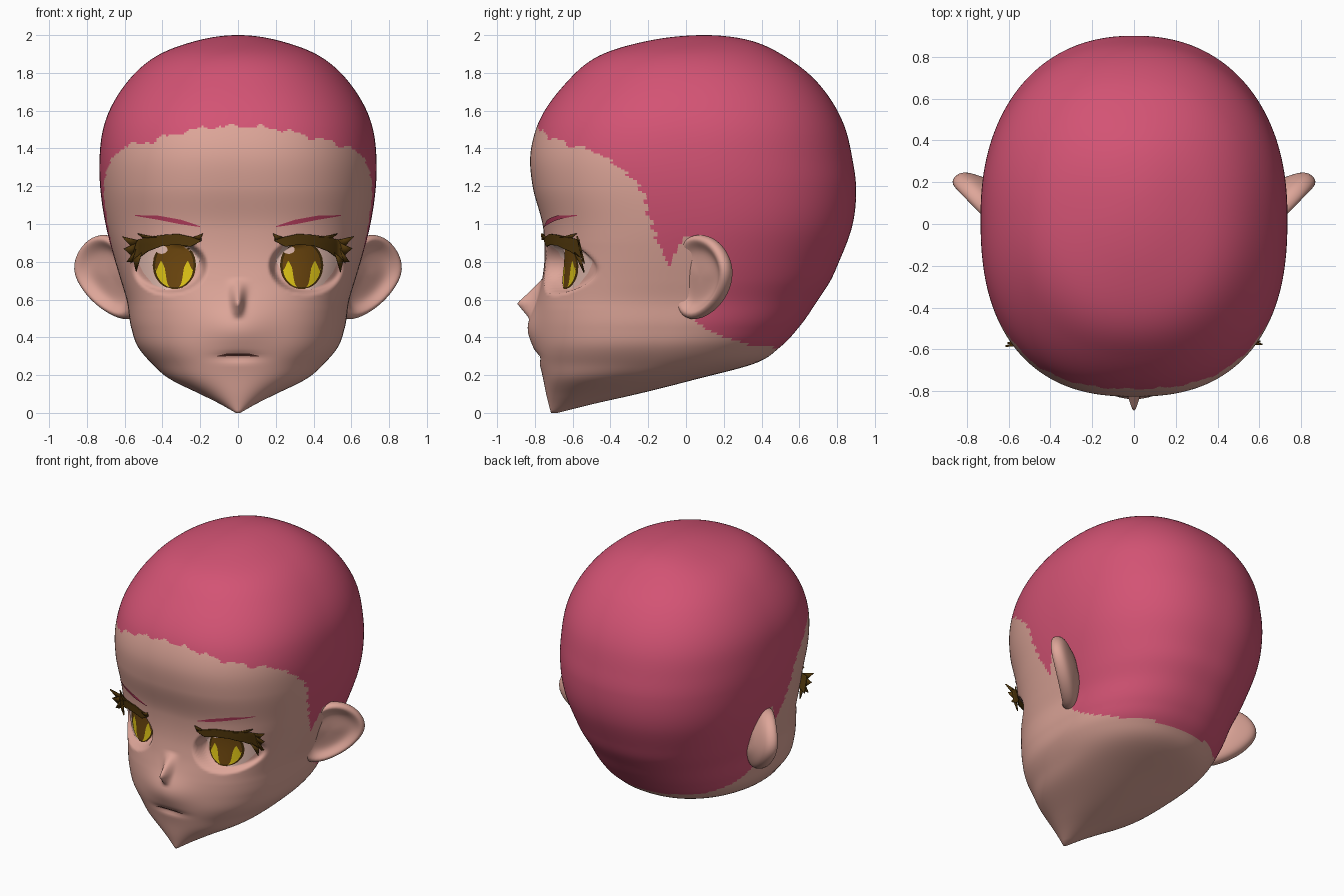
import bpy, bmesh, math

if "Cube" in bpy.data.objects:
    bpy.data.objects.remove(bpy.data.objects["Cube"])


def material(name, r, g, b):
    lin = [((c / 255 + 0.055) / 1.055) ** 2.4 for c in (r, g, b)] + [1]
    m = bpy.data.materials.new(name)
    m.use_nodes = True
    m.diffuse_color = lin
    m.node_tree.nodes["Principled BSDF"].inputs["Base Color"].default_value = lin
    return m


SKIN = material("skin", 222, 166, 153)
HAIR = material("hair_pink", 211, 83, 116)
BROW = material("brow_pink", 184, 62, 94)
WHITE = material("eye_white", 232, 192, 180)
DARK = material("iris_rim", 66, 44, 8)
BROWN = material("iris_brown", 108, 70, 14)
GOLD = material("iris_gold", 222, 196, 22)
LASH = material("lash_brown", 82, 56, 12)
LIP = material("mouth_line", 96, 56, 50)


def add_object(name, bm, *mats):
    mesh = bpy.data.meshes.new(name)
    bm.to_mesh(mesh)
    bm.free()
    obj = bpy.data.objects.new(name, mesh)
    bpy.context.collection.objects.link(obj)
    for m in mats:
        mesh.materials.append(m)
    mesh.shade_smooth()
    return obj


def line(points, x):
    """Straight-line interpolation through (x, value) points."""
    if x <= points[0][0]:
        return points[0][1]
    for (a, p), (b, q) in zip(points, points[1:]):
        if x <= b:
            return p + (q - p) * (x - a) / (b - a)
    return points[-1][1]


# Head levels: height, half width, front y, back y
LEVELS = [
    (0, .012, -.715, -.68), (.05, .10, -.728, -.48), (.09, .18, -.738, -.3),
    (.185, .37, -.757, .08), (.26, .455, -.772, .36), (.35, .53, -.785, .5),
    (.45, .565, -.788, .595), (.6, .59, -.778, .70), (.7, .62, -.762, .765),
    (.8, .65, -.75, .81), (.97, .695, -.755, .875), (1.2, .73, -.812, .9),
    (1.35, .733, -.825, .88), (1.5, .715, -.795, .845), (1.745, .592, -.637, .7),
    (1.9, .412, -.44, .503), (1.97, .22, -.2, .345), (2, 0, .1, .1)]
KEYS = [math.asin(l[0] / 2) for l in LEVELS]


def slope(i, k):
    """Smooth slope at a level, weighted by the spacing on both sides."""
    rise = [(LEVELS[j + 1][k] - LEVELS[j][k]) / (KEYS[j + 1] - KEYS[j])
            for j in (i - 1, i) if 0 <= j < len(KEYS) - 1]
    if len(rise) == 1:
        return rise[0]
    t = (KEYS[i] - KEYS[i - 1]) / (KEYS[i + 1] - KEYS[i - 1])
    return rise[0] * (1 - t) + rise[1] * t


def section(z):
    """Half width, middle y, half depth and squareness of the head at z."""
    s = math.asin(min(max(z / 2, 0), 1))
    i = max(j for j in range(len(KEYS) - 1) if KEYS[j] <= s + 1e-9)
    h = KEYS[i + 1] - KEYS[i]
    t = (s - KEYS[i]) / h
    w, f, b = (
        LEVELS[i][k] * (1 + 2 * t) * (1 - t) ** 2 + LEVELS[i + 1][k] * t * t * (3 - 2 * t)
        + h * (slope(i, k) * t * (1 - t) ** 2 + slope(i + 1, k) * t * t * (t - 1))
        for k in (1, 2, 3))
    n = line([(.05, 2.1), (.3, 2.45), (.55, 2.65), (.9, 2.65), (1.3, 2.45), (2, 2.1)], z)
    return max(w, 1e-4), (f + b) / 2, max((b - f) / 2, 1e-4), n


def relief(x, z, sockets=True):
    """Nose, lips, mouth groove and eye sockets as an offset in y."""
    x = abs(x)
    dz = z - .58
    nose = max(0, 1 - (dz / .13 if dz > 0 else -dz / .08))
    y = -.1 * nose * math.exp(-(x / (.027 + .13 * max(dz, 0))) ** 2)
    y -= .05 * math.exp(-(x / .17) ** 2 - ((z - .45) / .12) ** 2)
    y += .018 * math.exp(-((z - .295) / .022) ** 2 - (x / .11) ** 2)
    if sockets:
        q = ((x - .365) / .205) ** 2 + ((z - .775) / .15) ** 2
        m = min(max(2.6 * (1 - q), 0), 1)
        y += m * m * (3 - 2 * m) * (.095 - .17 * (x - .22))
    return y


def face_y(x, z, sockets=True):
    w, c, d, n = section(z)
    r = min(abs(x) / w, .999)
    return c - d * (1 - r ** n) ** (1 / n) + relief(x, z, sockets)


# Head: stacked rings, with hair and skin split along the hairline
HAIRLINE = [
    (-.9, 1.56), (-.79, 1.52), (-.74, 1.47), (-.655, 1.43), (-.51, 1.4),
    (-.41, 1.34), (-.275, 1.23), (-.22, 1.15), (-.185, .99), (-.14, .89),
    (-.09, .78), (-.05, .86), (-.01, .93), (.05, .93), (.055, .475),
    (.17, .41), (.33, .36), (.5, .345)]


def is_hair(p):
    y, z = p.y, p.z
    if -.55 < y < -.14:
        y += .04 * ((z * 15) % 1 - .5)
    elif y <= -.55:
        z += .012 * math.sin(p.x * 37) + .008 * math.sin(p.x * 83 + 1)
    return z > line(HAIRLINE, y)


ROWS, COLS = 220, 260
bm = bmesh.new()
rings = []
for i in range(ROWS + 1):
    z = 2 * math.sin(i / ROWS * math.pi / 2)
    w, c, d, n = section(z)
    ring = []
    for j in range(COLS):
        t = 2 * math.pi * j / COLS - math.pi
        a = t - .5 * math.sin(t)
        sn, cs = math.sin(a), math.cos(a)
        e = n if cs > 0 else 2.22
        r = (abs(sn / w) ** e + abs(cs / d) ** e) ** (-1 / e)
        x, y = r * sn, c - r * cs
        ring.append(bm.verts.new((x, y + (relief(x, z) if cs > 0 else 0), z)))
    rings.append(ring)
for lo, hi in zip(rings, rings[1:]):
    for j in range(COLS):
        k = (j + 1) % COLS
        bm.faces.new((lo[j], lo[k], hi[k], hi[j]))
bm.faces.new(rings[0][::-1])
bmesh.ops.remove_doubles(bm, verts=bm.verts[:], dist=5e-4)
bmesh.ops.recalc_face_normals(bm, faces=bm.faces[:])
for f in bm.faces:
    f.material_index = int(is_hair(f.calc_center_median()))
add_object("head", bm, SKIN, HAIR)


def patch(name, top, bottom, mat, lift, side=1, sockets=True, wrap=9, nx=40, nz=14):
    """Thin plate that follows the face between two edges given as (x, z)."""
    bm = bmesh.new()
    x0, x1 = top[0][0], top[-1][0]
    grid = []
    for i in range(nx + 1):
        x = x0 + (x1 - x0) * i / nx
        lo, hi = line(bottom, x), line(top, x)
        col = []
        for j in range(nz + 1):
            z = lo + max(hi - lo, 0) * j / nz
            y = face_y(min(abs(x), wrap), z, sockets) - lift
            col.append(bm.verts.new((x * side, y, z)))
        grid.append(col)
    for a, b in zip(grid, grid[1:]):
        for j in range(nz):
            bm.faces.new((a[j], b[j], b[j + 1], a[j + 1])[::side])
    return add_object(name, bm, mat)


def oval(cx, cz, rx, rz):
    arc = [math.pi * i / 24 for i in range(25)]
    return [[(cx - rx * math.cos(a), cz + s * rz * math.sin(a)) for a in arc] for s in (1, -1)]


WHITE_TOP = [(.205, .83), (.25, .9), (.45, .9), (.53, .83)]
WHITE_LOW = [(.205, .8), (.25, .7), (.3, .66), (.38, .65), (.45, .68), (.5, .74), (.53, .8)]
LASH_TOP = [(.195, .925), (.25, .932), (.32, .947), (.4, .942), (.48, .93), (.57, .905)]
LASH_LOW = [(.195, .91), (.25, .88), (.32, .89), (.4, .885), (.48, .855), (.54, .81), (.57, .79)]
SPIKES = [((.53, .915), (.56, .875), (.615, .935)), ((.54, .9), (.56, .83), (.605, .87)),
          ((.54, .87), (.56, .8), (.59, .8)), ((.51, .85), (.555, .81), (.54, .745)),
          ((.2, .915), (.24, .93), (.185, .95)), ((.43, .93), (.5, .925), (.53, .95))]
BROW_TOP = [(.2, .988), (.3, 1.022), (.42, 1.044), (.545, 1.047)]
BROW_LOW = [(.2, .984), (.3, .998), (.42, 1.022), (.545, 1.043)]
EAR = [(-.055, .80), (-.02, .90), (.04, .945), (.12, .935), (.19, .87), (.23, .76),
       (.21, .65), (.15, .55), (.04, .48), (-.04, .53), (-.06, .66)]
# Ear rings: size and lift, from the root behind to the hollow in front
EAR_RINGS = [(.3, -.13), (.6, -.1), (.9, -.065), (1.02, -.03), (1.02, .015),
             (.9, .034), (.78, .012), (.62, -.02), (.3, -.025)]

for label, side in (("left", 1), ("right", -1)):
    # Eye layers
    patch(label + "_eye_white", WHITE_TOP, WHITE_LOW, WHITE, .004, side)
    rim, low = oval(.337, .782, .115, .127)
    patch(label + "_iris_rim", rim, low, DARK, .006, side)
    iris, low = oval(.337, .782, .102, .117)
    patch(label + "_iris", iris, low, BROWN, .008, side)
    gold, low = oval(.337, .775, .101, .113)
    gold_top = [(x, max(line(low, x), .81 - 2.2 * abs(abs(x - .337) - .07)
                        - .08 * max(0, 1 - ((x - .337) / .05) ** 2) ** .5)) for x, z in gold]
    patch(label + "_iris_gold", gold_top, low, GOLD, .0095, side)
    shine, low = oval(.268 if side > 0 else -.405, .864, .032, .022)
    patch(label + "_eye_shine", shine, low, WHITE, .011)

    # Lashes and brow
    lash = patch(label + "_lash", LASH_TOP, LASH_LOW, LASH, .014, side, False, .53)
    bm = bmesh.new()
    for spike in SPIKES:
        bm.faces.new([bm.verts.new((x * side, face_y(min(x, .53), z, False) - .018, z))
                      for x, z in spike])
    tips = add_object(label + "_lash_tips", bm, LASH)
    for obj in (lash, tips):
        obj.modifiers.new("thickness", "SOLIDIFY").thickness = .008
    patch(label + "_brow", BROW_TOP, BROW_LOW, BROW, .006, side, nz=3)

    # Ear: tilted cup with a rolled rim
    bm = bmesh.new()
    rings = []
    for size, lift in EAR_RINGS:
        ring = []
        for py, pz in EAR:
            y, z = .05 + (py - .05) * size, .72 + (pz - .72) * size
            x = .65 + .97 * y + .35 * min(0, z - .75)
            ring.append(bm.verts.new(((x + .7 * lift) * side, y - .7 * lift, z)))
        rings.append(ring)
    for a, b in zip(rings, rings[1:]):
        for j in range(len(EAR)):
            k = (j + 1) % len(EAR)
            bm.faces.new((a[j], a[k], b[k], b[j]))
    bm.faces.new(rings[0])
    bm.faces.new(rings[-1])
    bmesh.ops.recalc_face_normals(bm, faces=bm.faces[:])
    ear = add_object(label + "_ear", bm, SKIN)
    ear.modifiers.new("smooth", "SUBSURF").levels = 2

# Mouth
patch("mouth", [(-.11, .302), (-.06, .314), (.06, .314), (.11, .302)],
      [(-.11, .298), (-.06, .3), (.06, .3), (.11, .298)], LIP, .006, nz=3)
